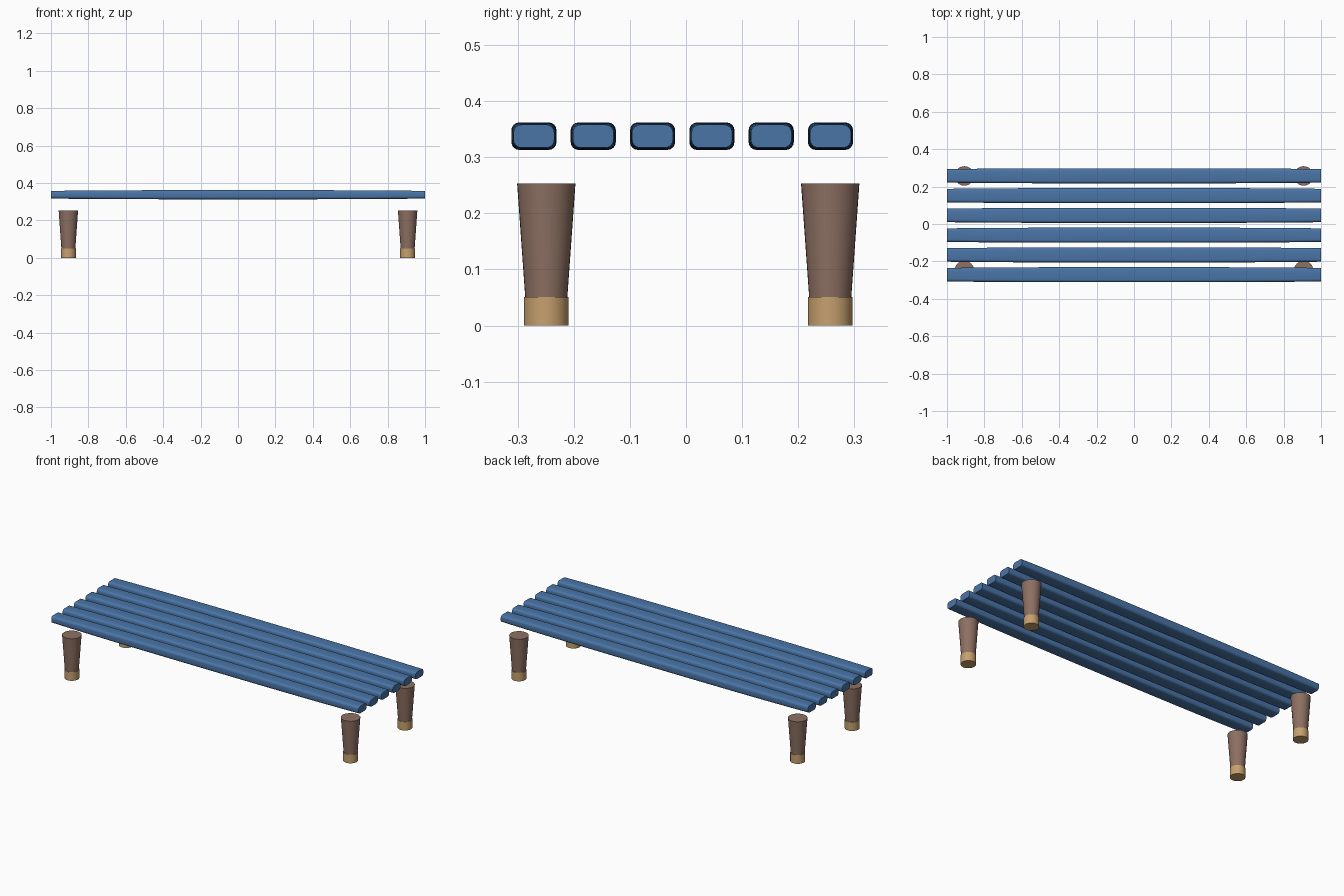
import bpy
import bmesh
from math import cos, sin, pi, radians

cube = bpy.data.objects.get("Cube")
if cube:
    bpy.data.objects.remove(cube, do_unlink=True)


def linear(c):
    c /= 255
    return c / 12.92 if c <= 0.04045 else ((c + 0.055) / 1.055) ** 2.4


def material(name, *rgb):
    mat = bpy.data.materials.new(name)
    mat.use_nodes = True
    colour = (*[linear(c) for c in rgb], 1)
    mat.diffuse_color = colour
    mat.node_tree.nodes["Principled BSDF"].inputs["Base Color"].default_value = colour
    return mat


BLUE = material("blue paint", 74, 117, 167)
BROWN = material("brown wood", 141, 112, 98)
TAN = material("tan wood", 198, 160, 110)


def loft(name, rings, mat, location):
    """Skin a row of equal rings and cap both ends."""
    bm = bmesh.new()
    loops = [[bm.verts.new(p) for p in ring] for ring in rings]
    for a, b in zip(loops, loops[1:]):
        for i in range(len(a)):
            j = (i + 1) % len(a)
            bm.faces.new((a[i], a[j], b[j], b[i]))
    bm.faces.new(loops[0])
    bm.faces.new(loops[-1])
    bmesh.ops.recalc_face_normals(bm, faces=bm.faces)
    mesh = bpy.data.meshes.new(name)
    bm.to_mesh(mesh)
    bm.free()
    mesh.materials.append(mat)
    obj = bpy.data.objects.new(name, mesh)
    obj.location = location
    bpy.context.collection.objects.link(obj)
    bpy.ops.object.select_all(action="DESELECT")
    obj.select_set(True)
    bpy.context.view_layer.objects.active = obj
    bpy.ops.object.shade_smooth_by_angle(angle=radians(35))
    return obj


def rounded_section(x, half_w, half_h, r=0.014, steps=4):
    """Rounded rectangle across the x axis."""
    ring = []
    for q, (sy, sz) in enumerate([(1, 1), (-1, 1), (-1, -1), (1, -1)]):
        for k in range(steps + 1):
            a = (q + k / steps) * pi / 2
            ring.append((x, sy * (half_w - r) + r * cos(a), sz * (half_h - r) + r * sin(a)))
    return ring


def circle(radius, z, sides=32):
    return [(radius * cos(2 * pi * i / sides), radius * sin(2 * pi * i / sides), z)
            for i in range(sides)]


# Seat slats, very slightly slimmer towards the ends
for n in range(6):
    sections = []
    for i in range(-8, 9):
        x = i / 8
        inset = 0.004 * abs(x) ** 3
        sections.append(rounded_section(x, 0.0403 - inset, 0.0245 - inset))
    loft(f"slat_{n + 1}", sections, BLUE, (0, -0.271 + n * 0.1057, 0.3375))

# Tapered legs with separate feet
for side, x in (("right", -0.907), ("left", 0.907)):
    for end, y in (("front", -0.249), ("back", 0.257)):
        loft(f"{end}_{side}_leg", [circle(0.0375, 0.05), circle(0.052, 0.253)], BROWN, (x, y, 0))
        loft(f"{end}_{side}_foot", [circle(0.04, 0), circle(0.04, 0.051)], TAN, (x, y, 0))
